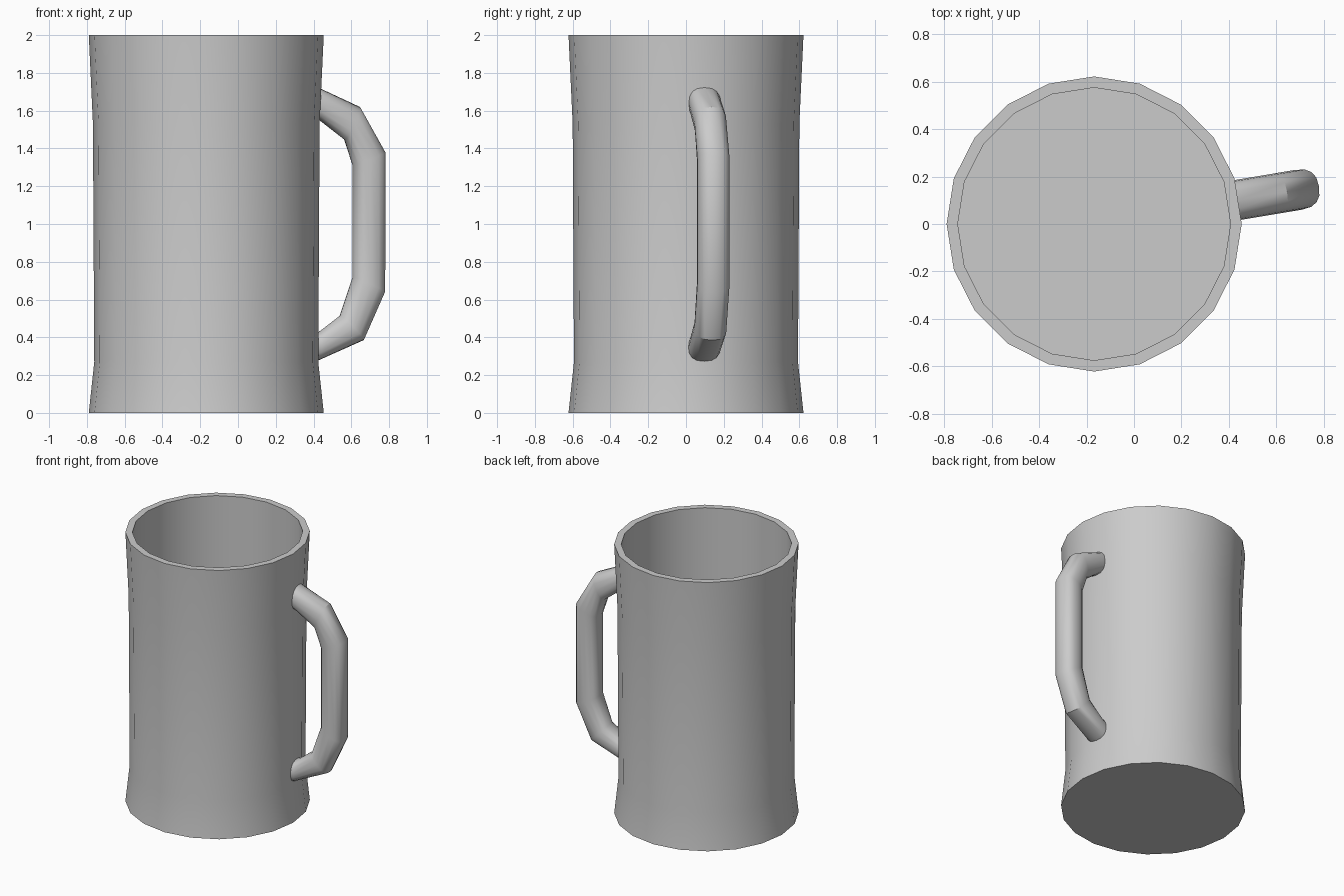
import bpy, bmesh, math

if "Cube" in bpy.data.objects:
    bpy.data.objects.remove(bpy.data.objects["Cube"])

CX = -0.168           # axis of the mug body
SIDES = 20


def make_object(name, rings, cap_end=True):
    """Skin a list of equal-length vertex rings into a mesh with capped ends."""
    bm = bmesh.new()
    loops = [[bm.verts.new(p) for p in ring] for ring in rings]
    n = len(loops[0])
    for a, b in zip(loops, loops[1:]):
        for i in range(n):
            j = (i + 1) % n
            bm.faces.new((a[i], a[j], b[j], b[i]))
    bm.faces.new(loops[0][::-1])
    bm.faces.new(loops[-1])
    bmesh.ops.recalc_face_normals(bm, faces=bm.faces)
    mesh = bpy.data.meshes.new(name)
    bm.to_mesh(mesh)
    bm.free()
    obj = bpy.data.objects.new(name, mesh)
    bpy.context.collection.objects.link(obj)
    bpy.ops.object.select_all(action='DESELECT')
    obj.select_set(True)
    bpy.context.view_layer.objects.active = obj
    bpy.ops.object.shade_smooth_by_angle(angle=math.radians(35))
    return obj


def circle(r, z):
    return [(CX + r * math.cos(2 * math.pi * i / SIDES),
             r * math.sin(2 * math.pi * i / SIDES), z) for i in range(SIDES)]


# Hollow body: waisted outside, rim, straight inside wall, floor
profile = [(0.622, 0), (0.593, 0.27), (0.600, 1.53), (0.622, 2.0),
           (0.575, 2.0), (0.575, 0.1)]
make_object("mug_body", [circle(r, z) for r, z in profile])

# Handle: each section is (outer x, outer z, inner x, inner z)
sections = [(0.40, 1.735, 0.40, 1.56), (0.43, 1.72, 0.43, 1.55),
            (0.645, 1.62, 0.565, 1.445), (0.78, 1.38, 0.607, 1.31),
            (0.778, 0.64, 0.607, 0.72), (0.665, 0.385, 0.54, 0.515),
            (0.43, 0.28, 0.43, 0.43), (0.40, 0.27, 0.40, 0.42)]
ANGLE = math.radians(9.5)
HALF_WIDTH = 0.085
STEPS = 16


def soft(v):
    """Push a sine or cosine outwards for a slightly squared section."""
    return math.copysign(abs(v) ** 0.8, v)


def handle_ring(xo, zo, xi, zi):
    ring = []
    for i in range(STEPS):
        t = 2 * math.pi * i / STEPS
        f = 0.5 + 0.5 * soft(math.cos(t))
        d = (xi + (xo - xi) * f - CX) / math.cos(ANGLE)
        w = HALF_WIDTH * soft(math.sin(t))
        ring.append((CX + d * math.cos(ANGLE) - w * math.sin(ANGLE),
                     d * math.sin(ANGLE) + w * math.cos(ANGLE),
                     zi + (zo - zi) * f))
    return ring


make_object("handle", [handle_ring(*s) for s in sections])
